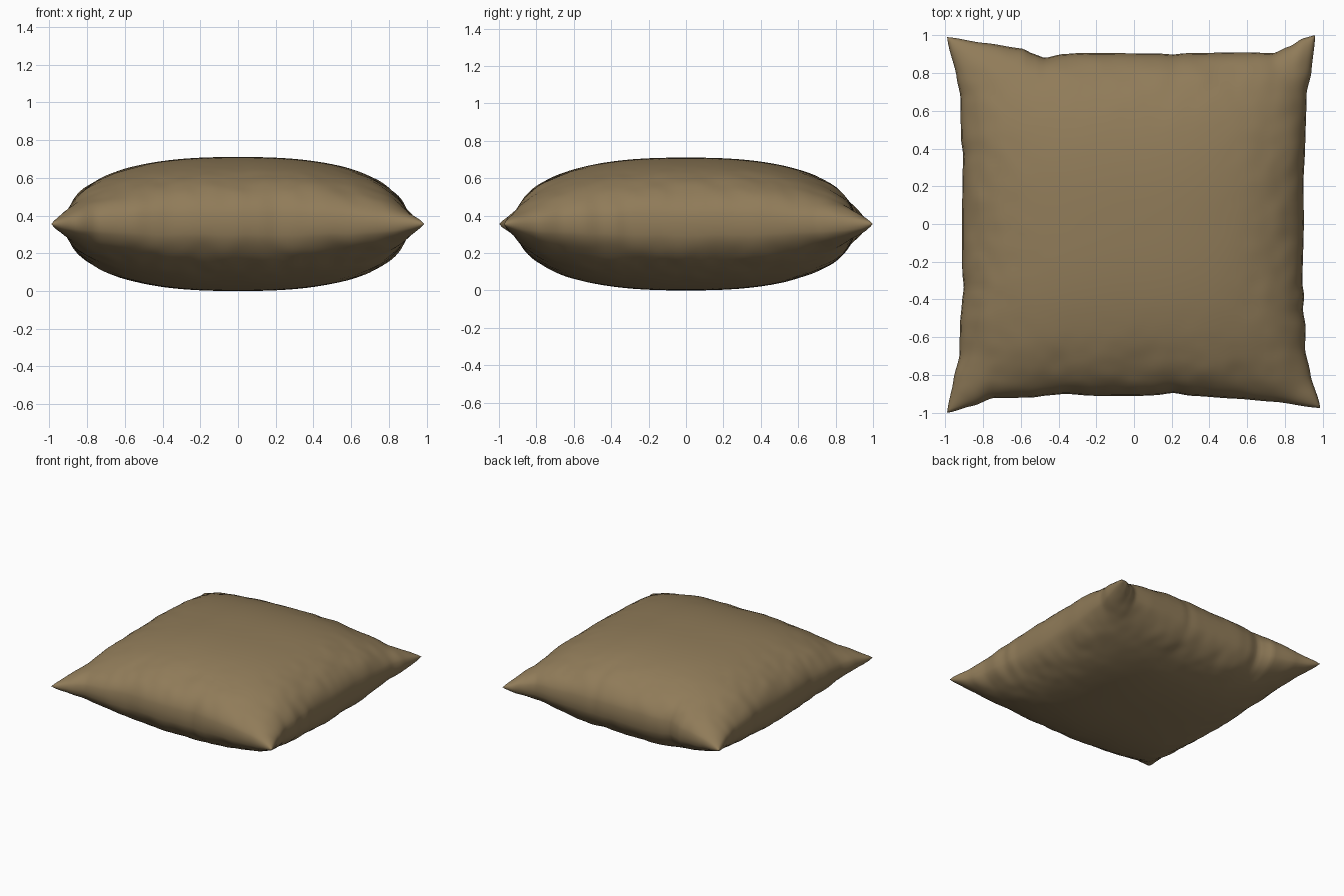
import bpy, bmesh, math
from mathutils import Vector, noise

if "Cube" in bpy.data.objects:
    bpy.data.objects.remove(bpy.data.objects["Cube"])

N = 96
HALF = 0.355

# Seam outline: (position along the edge, distance from the centre line)
LEFT = [(-1, .99), (-.87, .957), (-.75, .925), (-.58, .922), (-.46, .912), (-.37, .902), (-.28, .91),
        (0, .912), (.3, .908), (.4, .905), (.5, .917), (.73, .92), (.83, .94), (1, .99)]
RIGHT = [(-1, .987), (-.85, .935), (-.72, .906), (-.6, .91), (-.5, .895), (-.42, .902), (-.35, .892),
         (0, .9), (.25, .898), (.45, .907), (.75, .915), (.85, .94), (1, .96)]
FRONT = [(-1, 1.0), (-.9, .965), (-.8, .922), (-.6, .92), (-.5, .908), (-.4, .9), (-.25, .91), (0, .912),
         (.13, .907), (.23, .895), (.33, .91), (.6, .926), (.8, .942), (1, .975)]
BACK = [(-1, .99), (-.85, .96), (-.65, .93), (-.58, .9), (-.52, .88), (-.42, .9), (-.3, .907),
        (.15, .903), (.23, .898), (.3, .905), (.65, .91), (.8, .905), (.88, .94), (.95, .985), (1, 1.0)]


def sample(pts, t):
    for (a, p), (b, q) in zip(pts, pts[1:]):
        if t <= b:
            s = (t - a) / (b - a)
            s = 0.5 * s + 0.5 * s * s * (3 - 2 * s)
            return p + (q - p) * s
    return pts[-1][1]


def reach(pts, along, across):
    w = abs(across) ** 5
    return 0.906 * (1 - w) + sample(pts, along) * w


def bulge(t):
    return max(0.0, 1 - abs(t) ** 2.5) ** 0.45


def spread(i):
    # rows gather towards the seam, where the cloth turns over
    t = 2 * i / N - 1
    return 0.3 * t + 0.7 * math.sin(t * math.pi / 2)


def point(i, j, side):
    u, v = spread(i), spread(j)
    x = u * reach(RIGHT if u > 0 else LEFT, v, u)
    y = v * reach(BACK if v > 0 else FRONT, u, v)
    h = HALF * bulge(u) * bulge(v)
    # gathers run inwards from the seam and fade towards the middle
    edge = max(abs(u), abs(v)) ** 6
    n = noise.noise(Vector((x * 5, y * 5, side * 7.3)))
    n += 0.5 * noise.noise(Vector((x * 11, y * 11, side * 3.1 + 20)))
    h *= 1 + 0.13 * edge * n
    return x, y, HALF + side * h


# Two cloth panels sewn together along a shared seam
bm = bmesh.new()
top, bottom = {}, {}
for i in range(N + 1):
    for j in range(N + 1):
        top[i, j] = bm.verts.new(point(i, j, 1))
        seam = i in (0, N) or j in (0, N)
        bottom[i, j] = top[i, j] if seam else bm.verts.new(point(i, j, -1))
for i in range(N):
    for j in range(N):
        ring = [(i, j), (i + 1, j), (i + 1, j + 1), (i, j + 1)]
        bm.faces.new([top[k] for k in ring])
        if len({bottom[k] for k in ring} - {top[k] for k in ring}):
            bm.faces.new([bottom[k] for k in reversed(ring)])
for f in bm.faces:
    f.smooth = True

mesh = bpy.data.meshes.new("pillow")
bm.to_mesh(mesh)
bm.free()
pillow = bpy.data.objects.new("pillow", mesh)
bpy.context.collection.objects.link(pillow)

# Brown cloth
cloth = bpy.data.materials.new("brown_cloth")
cloth.diffuse_color = (0.28, 0.20, 0.10, 1)
cloth.use_nodes = True
cloth.node_tree.nodes["Principled BSDF"].inputs["Base Color"].default_value = cloth.diffuse_color
mesh.materials.append(cloth)
